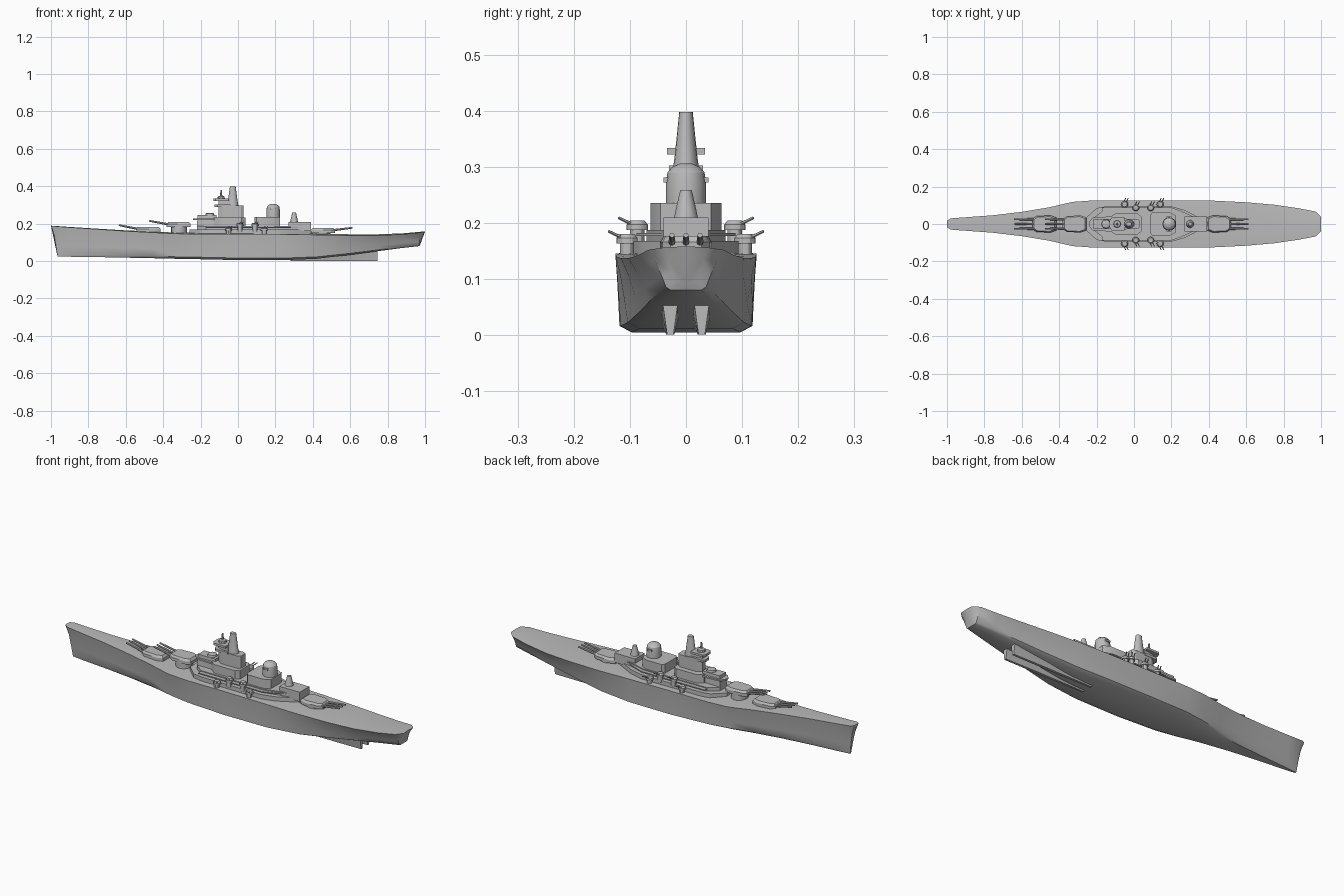
import bpy, bmesh, math
from mathutils import Vector

cube = bpy.data.objects.get("Cube")
if cube:
    bpy.data.objects.remove(cube, do_unlink=True)

grey = bpy.data.materials.new("ship_grey")
grey.use_nodes = True
tone = (0.5, 0.5, 0.5, 1)
grey.diffuse_color = tone
grey.node_tree.nodes["Principled BSDF"].inputs["Base Color"].default_value = tone


def finish(name, bm, angle=30):
    bmesh.ops.recalc_face_normals(bm, faces=bm.faces)
    mesh = bpy.data.meshes.new(name)
    bm.to_mesh(mesh)
    bm.free()
    mesh.materials.append(grey)
    obj = bpy.data.objects.new(name, mesh)
    bpy.context.collection.objects.link(obj)
    bpy.ops.object.select_all(action="DESELECT")
    bpy.context.view_layer.objects.active = obj
    obj.select_set(True)
    bpy.ops.object.shade_smooth_by_angle(angle=math.radians(angle))
    return obj


def loft(name, rings, angle=30):
    """Skin closed rings of equal length and cap both ends."""
    bm = bmesh.new()
    rows = [[bm.verts.new(p) for p in ring] for ring in rings]
    for a, b in zip(rows, rows[1:]):
        for i in range(len(a)):
            j = (i + 1) % len(a)
            bm.faces.new((a[i], a[j], b[j], b[i]))
    bm.faces.new(rows[0])
    bm.faces.new(rows[-1])
    return finish(name, bm, angle)


def mirrored(half):
    """Complete an outline given on its +y side."""
    return half + [(x, -y) for x, y in reversed(half) if abs(y) > 1e-5]


def prism(name, half, z0, z1, scale=1.0):
    pts = mirrored(half)
    cx = sum(p[0] for p in pts) / len(pts)
    top = [(cx + (x - cx) * scale, y * scale, z1) for x, y in pts]
    return loft(name, [[(x, y, z0) for x, y in pts], top])


def block(name, x0, x1, w, z0, z1, scale=1.0):
    return prism(name, [(x0, w), (x1, w)], z0, z1, scale)


def lathe(name, x, y, profile, sides=16, stretch=1.0):
    """Turn (radius, z) pairs around an upright axis."""
    angles = [2 * math.pi * i / sides for i in range(sides)]
    return loft(name, [[(x + stretch * r * math.cos(a), y + r * math.sin(a), z)
                        for a in angles] for r, z in profile])


def tube(name, start, end, r0, r1, sides=8):
    a, b = Vector(start), Vector(end)
    u = (b - a).orthogonal().normalized()
    v = (b - a).normalized().cross(u)
    angles = [2 * math.pi * i / sides for i in range(sides)]
    return loft(name, [[p + r * (u * math.cos(t) + v * math.sin(t)) for t in angles]
                       for p, r in ((a, r0), (b, r1))])


# Hull stations: x, deck half width, deck z, bottom half width, bottom z, rake
stations = [
    (-1.0, .018, .188, .004, .025, .035), (-.98, .03, .186, .006, .024, .03),
    (-.9, .036, .18, .012, .023, 0), (-.75, .047, .17, .026, .021, 0),
    (-.6, .065, .16, .043, .018, 0), (-.45, .09, .152, .068, .015, 0),
    (-.33, .118, .146, .093, .012, 0), (-.22, .126, .145, .11, .01, 0),
    (0, .126, .145, .118, .005, 0), (.25, .126, .143, .116, .005, 0),
    (.42, .125, .14, .102, .012, 0), (.6, .116, .137, .08, .033, 0),
    (.75, .103, .137, .062, .053, 0), (.88, .084, .143, .046, .07, 0),
    (.97, .067, .152, .033, .08, 0), (1.0, .04, .156, .018, .09, -.025)]
rings = []
for x, wd, zd, wb, zb, rake in stations:
    # Side points as height fraction and blend from bottom to deck width
    half = [(0, 0, 0), (0, 0, .82), (.08, .08, 1), (.35, .3, 1), (.7, .62, 1), (1, 1, 1)]
    side = [(x + rake * (1 - t) ** .6, f * (wb + (wd - wb) * k), zb + (zd - zb) * t)
            for t, k, f in half]
    crown = [(x, 0, zd + .006 * min(1, wd / .1))]
    rings.append(side + crown + [(px, -py, pz) for px, py, pz in reversed(side[1:])])
loft("hull", rings, 40)

# Twin skegs under the stern
for s, label in ((1, "left"), (-1, "right")):
    loft(label + "_skeg", [[(x, s * .028 + d * w, z) for d, z in ((-1, top), (-.4, 0.001), (.4, 0.001), (1, top))]
                           for x, w, top in ((.28, .012, .012), (.55, .018, .045), (.745, .014, .06))])

# Deckhouses
prism("main_deckhouse", [(-.26, .03), (-.2, .085), (-.15, .094), (.2, .094), (.27, .075), (.4, .008)], .135, .168)
prism("upper_deckhouse", [(-.22, .03), (-.17, .068), (.2, .07), (.27, .05), (.37, .03)], .165, .187)
prism("deckhouse_rim", [(-.17, .088), (.2, .088), (.25, .07), (.38, .012)], .177, .182)
block("aft_house", .27, .39, .04, .16, .21)
lathe("aft_director", .3, 0, [(.022, .205), (.018, .225), (.01, .259)], 12)

# Aft tower
prism("aft_tower_base", [(.088, .05), (.1, .063), (.19, .063), (.225, .045)], .18, .235)
lathe("aft_tower", .188, 0, [(.036, .23), (.036, .272), (.033, .29), (.024, .3), (.01, .306)])
block("aft_tower_sight", .175, .2, .04, .272, .281)

# Forward tower, bridge and funnel
prism("forward_tower_base", [(-.13, .035), (-.1, .055), (.02, .055), (.04, .04)], .18, .232)
prism("forward_tower", [(-.1, .015), (-.08, .028), (.015, .028), (.03, .018)], .225, .297)
prism("bridge_wing", [(-.24, .012), (-.22, .035), (-.13, .04), (-.1, .03)], .22, .228)
block("bridge_cabin", -.22, -.11, .028, .185, .245, .92)
lathe("forward_sight", -.15, 0, [(.025, .24), (.022, .255), (.008, .258)], 12)
prism("bridge_mast", [(-.105, .012), (-.06, .02), (-.045, .02)], .23, .325)
prism("bridge_lower_platform", [(-.125, .015), (-.11, .03), (-.04, .03)], .29, .302)
prism("bridge_top_platform", [(-.13, .02), (-.12, .034), (-.05, .034)], .322, .333)
lathe("bridge_director", -.09, 0, [(.02, .333), (.018, .345), (.006, .349), (.004, .38)], 10)
lathe("funnel", -.028, 0, [(.027, .27), (.02, .32), (.012, .398)], 16, 1.3)


def main_turret(name, x, s, z, rise):
    """Triple turret; s is the x direction its guns point."""
    lathe(name + "_barbette", x, 0, [(.042, .135), (.042, z + .004)], 20)
    shell = [(x + s * a, w) for a, w in ((.066, .028), (.045, .042), (-.03, .046), (-.062, .034))]
    prism(name + "_house", shell, z, z + .016)
    prism(name + "_roof", shell, z + .016, z + .027, .86)
    for i in (-1, 0, 1):
        tube(f"{name}_gun_{i + 2}", (x + s * .05, i * .025, z + .014),
             (x + s * .16, i * .025, z + .014 + rise), .0065, .0045)


main_turret("first_turret", -.477, -1, .156, .022)
main_turret("second_turret", -.315, -1, .181, .02)
main_turret("rear_turret", .452, 1, .15, .014)


def twin_gun(name, x, s, y, z):
    """Small side mount with two raised barrels."""
    lathe(name + "_base", x, s * y, [(.013, z - .03), (.013, z)], 12)
    lathe(name + "_house", x, s * y, [(.019, z), (.019, z + .01), (.013, z + .017)], 12)
    for d in (-.007, .007):
        tube(f"{name}_barrel_{'a' if d < 0 else 'b'}", (x + d, s * (y + .008), z + .01),
             (x + d + .012, s * (y + .033), z + .022), .0032, .0026, 6)


# Secondary guns on both sides
for s, label in ((1, "left"), (-1, "right")):
    for n, (x, y, z) in enumerate(((-.05, .105, .163), (.14, .105, .163), (.01, .087, .187), (.09, .087, .187))):
        twin_gun(f"{label}_side_gun_{n + 1}", x, s, y, z)
